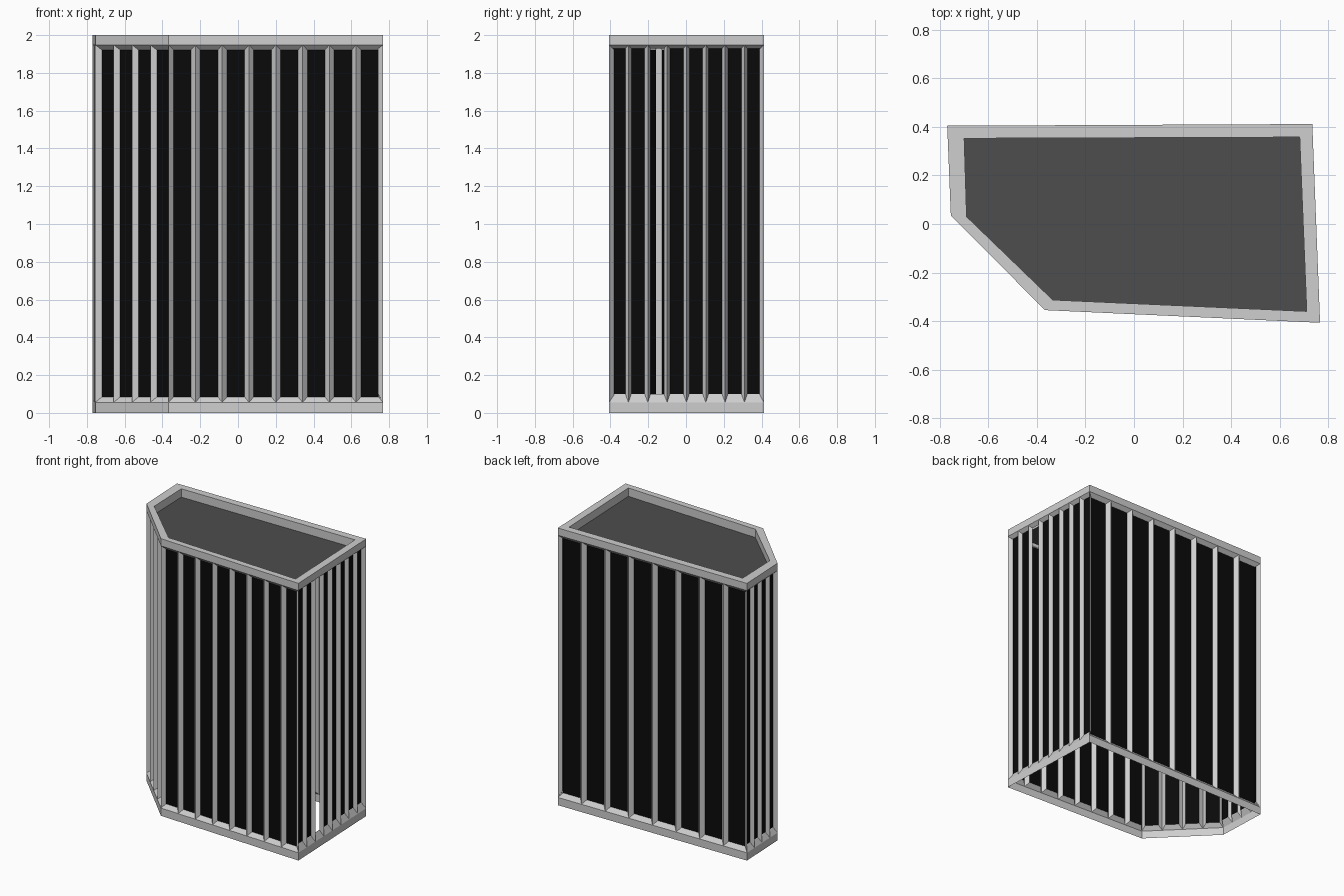
import bpy
from mathutils import Vector

if "Cube" in bpy.data.objects:
    bpy.data.objects.remove(bpy.data.objects["Cube"])


def material(name, color):
    m = bpy.data.materials.new(name)
    m.diffuse_color = (*color, 1)
    m.use_nodes = True
    m.node_tree.nodes["Principled BSDF"].inputs["Base Color"].default_value = m.diffuse_color
    return m


frame_mat = material("light grey frame", (0.62, 0.62, 0.62))
glass_mat = material("black glass", (0.003, 0.003, 0.003))
roof_mat = material("dark grey roof", (0.075, 0.075, 0.075))


def make(name, verts, faces, mat):
    me = bpy.data.meshes.new(name)
    me.from_pydata([tuple(v) for v in verts], [], faces)
    me.materials.append(mat)
    me.update()
    ob = bpy.data.objects.new(name, me)
    bpy.context.collection.objects.link(ob)
    return ob


# Footprint, counter-clockwise from the front left, and the parapet's inner edge
outer = [(-0.367, -0.355), (0.767, -0.407), (0.735, 0.412), (-0.77, 0.405), (-0.755, 0.035)]
inner = [(-0.335, -0.313), (0.712, -0.36), (0.683, 0.358), (-0.70, 0.353), (-0.69, 0.03)]

# wall name, bays, side inset, bottom slope, top slope, index of open bay
walls = [("front", 8, 0.024, 0.028, 0.026, None),
         ("right", 8, 0.016, 0.045, 0.02, 2),
         ("back", 8, 0.026, 0.03, 0.026, None),
         ("left", 4, 0.016, 0.04, 0.024, None),
         ("chamfer", 4, 0.023, 0.028, 0.026, None)]
Z0, Z1, TOP, DEPTH = 0.056, 1.948, 2.0, 0.025
Z_UP = Vector((0, 0, 1))


def quad(data, pts):
    n = len(data[0])
    data[0].extend(pts)
    data[1].append((n, n + 1, n + 2, n + 3))


# Walls: base and top bands, ridged mullions and recessed glass bays
for i, (name, bays, side, low, high, gap) in enumerate(walls):
    a = Vector((*outer[i], 0))
    b = Vector((*outer[(i + 1) % 5], 0))
    along = (b - a).normalized()
    inward = Z_UP.cross(along)
    frame, glass = ([], []), ([], [])
    quad(frame, [a, b, b + Z_UP * Z0, a + Z_UP * Z0])
    quad(frame, [a + Z_UP * Z1, b + Z_UP * Z1, b + Z_UP * TOP, a + Z_UP * TOP])
    for k in range(bays):
        p, q = a.lerp(b, k / bays), a.lerp(b, (k + 1) / bays)
        rim = [p + Z_UP * Z0, q + Z_UP * Z0, q + Z_UP * Z1, p + Z_UP * Z1]
        pi = p + along * side + inward * DEPTH
        qi = q - along * side + inward * DEPTH
        pane = [pi + Z_UP * (Z0 + low), qi + Z_UP * (Z0 + low),
                qi + Z_UP * (Z1 - high), pi + Z_UP * (Z1 - high)]
        for j in range(4):
            m = (j + 1) % 4
            quad(frame, [rim[j], rim[m], pane[m], pane[j]])
        if k != gap:
            quad(glass, pane)
    make(name + "_wall_frame", *frame, frame_mat)
    make(name + "_wall_glass", *glass, glass_mat)

# Parapet: flat rim and inner drop to the roof
ROOF = 1.94
parapet = ([], [])
for i in range(5):
    j = (i + 1) % 5
    oa, ob = Vector((*outer[i], TOP)), Vector((*outer[j], TOP))
    ia, ib = Vector((*inner[i], TOP)), Vector((*inner[j], TOP))
    quad(parapet, [oa, ob, ib, ia])
    drop = Z_UP * (TOP - ROOF)
    quad(parapet, [ia, ib, ib - drop, ia - drop])
make("parapet", *parapet, frame_mat)

# Roof deck
make("roof_deck", [(x, y, ROOF) for x, y in inner], [tuple(range(5))], roof_mat)
